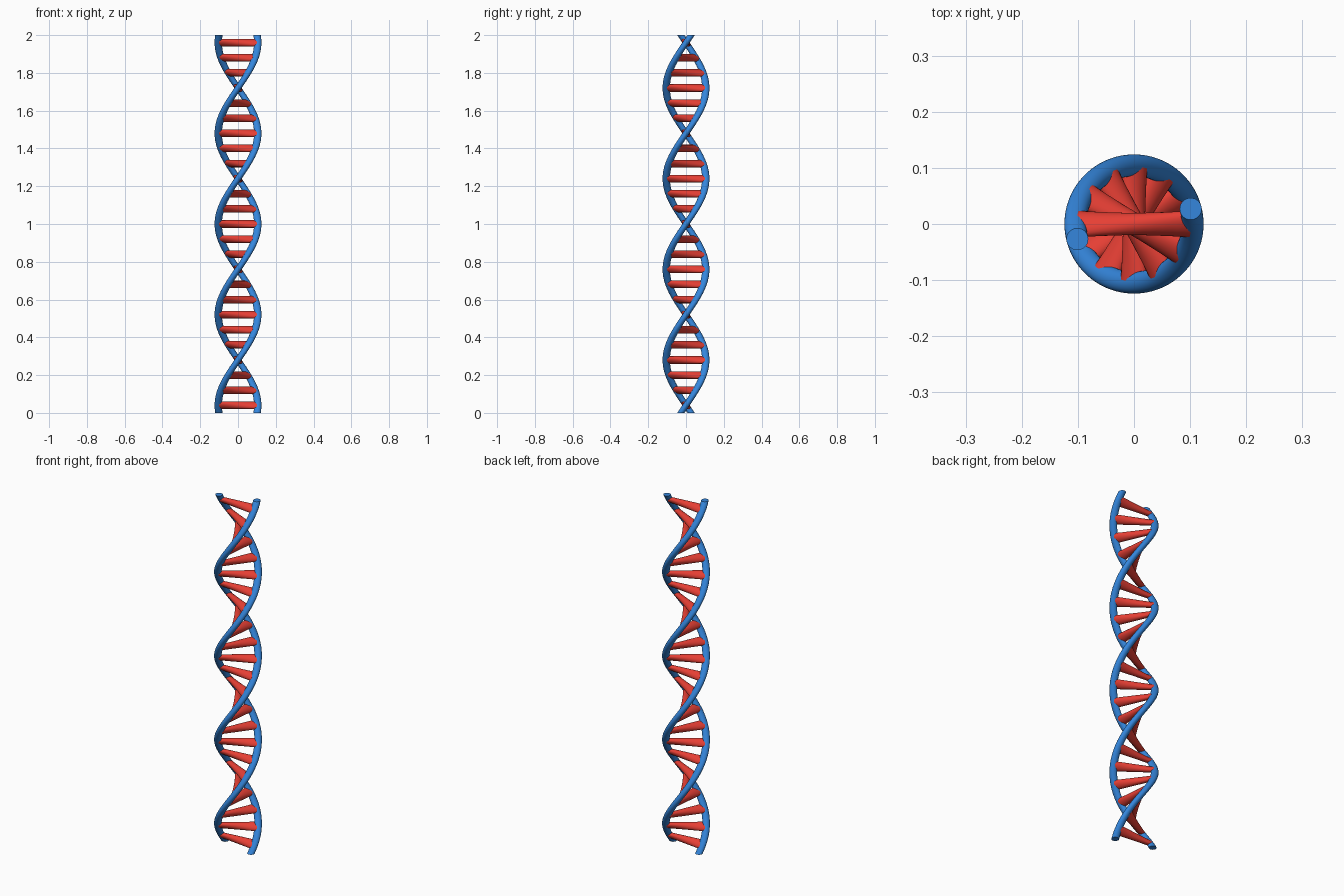
import bpy, bmesh
from math import pi, radians
from mathutils import Matrix, Vector

if "Cube" in bpy.data.objects:
    bpy.data.objects.remove(bpy.data.objects["Cube"])

HEIGHT, HELIX_R, STRAND_R = 2.0, 0.1045, 0.0195
RUNG_R, RUNG_HALF, RUNGS = 0.02, 0.1, 25
START, TWIST = radians(-15), radians(750)
STEPS, SIDES = 200, 28


def material(name, rgb):
    m = bpy.data.materials.new(name)
    m.diffuse_color = (*rgb, 1)
    m.use_nodes = True
    m.node_tree.nodes["Principled BSDF"].inputs["Base Color"].default_value = m.diffuse_color
    return m


def twist(co):
    # turn a point round the z axis in proportion to its height
    return Matrix.Rotation(START + TWIST * co.z / HEIGHT, 3, 'Z') @ co


def finish(name, bm, mat):
    for v in bm.verts:
        v.co = twist(v.co)
    bmesh.ops.recalc_face_normals(bm, faces=bm.faces)
    mesh = bpy.data.meshes.new(name)
    bm.to_mesh(mesh)
    bm.free()
    mesh.materials.append(mat)
    ob = bpy.data.objects.new(name, mesh)
    bpy.context.collection.objects.link(ob)
    bpy.ops.object.select_all(action='DESELECT')
    ob.select_set(True)
    bpy.context.view_layer.objects.active = ob
    bpy.ops.object.shade_smooth_by_angle(angle=radians(35))


def strand(name, side, mat):
    # upright tube beside the axis, twisted into a helix
    bm = bmesh.new()
    rings = []
    for i in range(STEPS + 1):
        centre = Vector((side * HELIX_R, 0, HEIGHT * i / STEPS))
        rings.append([bm.verts.new(centre + Matrix.Rotation(2 * pi * k / SIDES, 3, 'Z')
                                   @ Vector((STRAND_R, 0, 0))) for k in range(SIDES)])
    for a, b in zip(rings, rings[1:]):
        for k in range(SIDES):
            n = (k + 1) % SIDES
            bm.faces.new((a[k], a[n], b[n], b[k]))
    bm.faces.new(rings[0])
    bm.faces.new(rings[-1])
    finish(name, bm, mat)


blue = material("strand_blue", (0.035, 0.24, 0.72))
red = material("rung_red", (0.8, 0.05, 0.035))

# two opposite strands
strand("strand_a", 1, blue)
strand("strand_b", -1, blue)

# evenly spaced rungs sharing the same twist
for i in range(RUNGS):
    bm = bmesh.new()
    place = (Matrix.Translation((0, 0, HEIGHT * (i + 0.5) / RUNGS))
             @ Matrix.Rotation(pi / 2, 4, 'Y'))
    bmesh.ops.create_cone(bm, cap_ends=True, segments=24, radius1=RUNG_R,
                          radius2=RUNG_R, depth=2 * RUNG_HALF, matrix=place)
    # split lengthwise so the twisted faces stay even
    long_edges = [e for e in bm.edges if e.calc_length() > RUNG_HALF]
    bmesh.ops.subdivide_edges(bm, edges=long_edges, cuts=7, use_grid_fill=True)
    finish(f"rung_{i + 1:02d}", bm, red)
